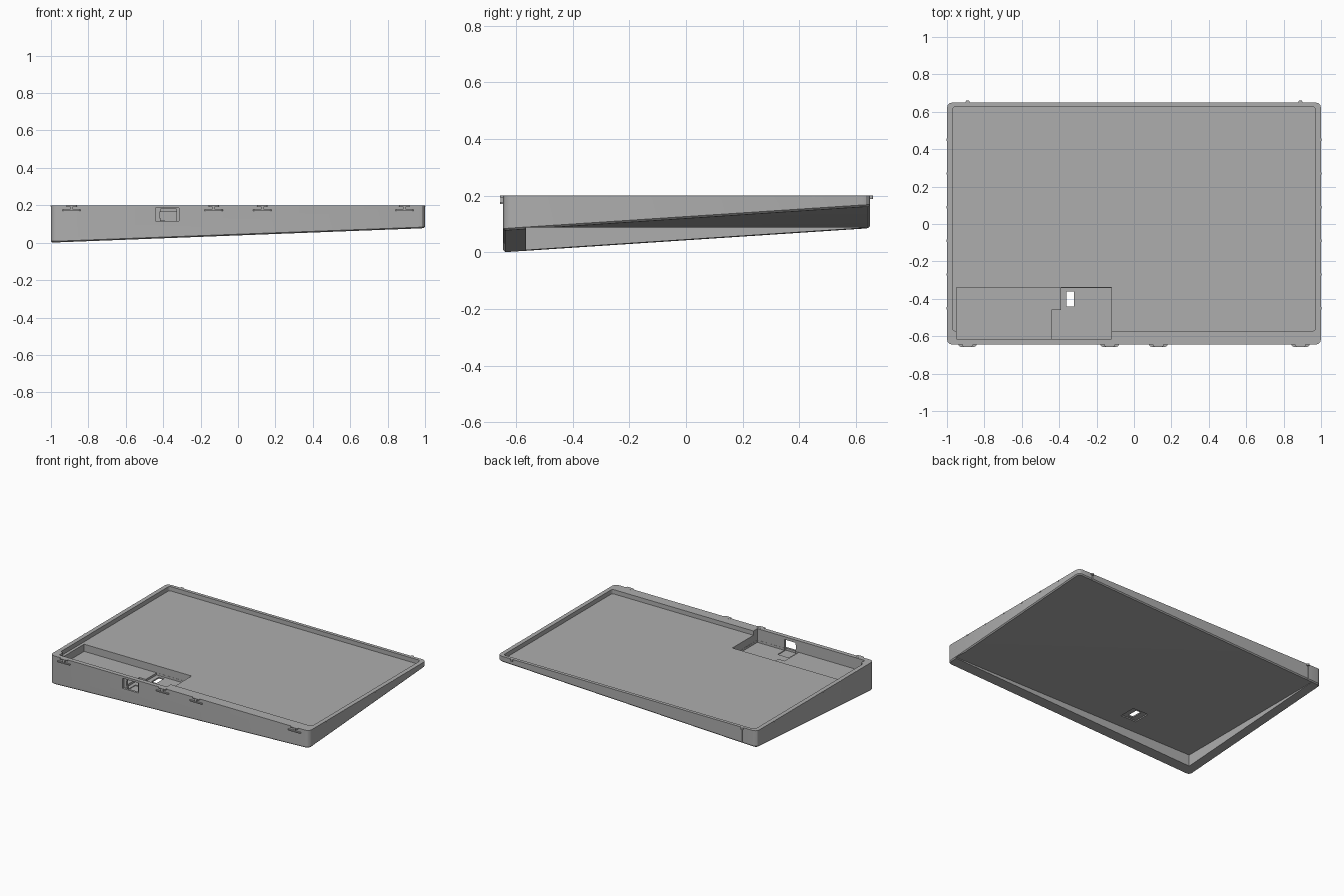
import bpy, bmesh
from mathutils import Vector

old = bpy.data.objects.get("Cube")
if old:
    bpy.data.objects.remove(old, do_unlink=True)

grey = bpy.data.materials.new("plain grey")
grey.use_nodes = True
tone = (0.42, 0.42, 0.42, 1)
grey.diffuse_color = tone
grey.node_tree.nodes["Principled BSDF"].inputs["Base Color"].default_value = tone


def add_object(name, bm):
    mesh = bpy.data.meshes.new(name)
    bmesh.ops.recalc_face_normals(bm, faces=bm.faces)
    bm.to_mesh(mesh)
    bm.free()
    mesh.materials.append(grey)
    obj = bpy.data.objects.new(name, mesh)
    bpy.context.collection.objects.link(obj)
    return obj


def block(x0, x1, y0, y1, z0, z1, corner=0, segments=3):
    """Box with optionally rounded vertical corners."""
    bm = bmesh.new()
    bmesh.ops.create_cube(bm, size=1)
    for v in bm.verts:
        v.co = (x1 if v.co.x > 0 else x0, y1 if v.co.y > 0 else y0, z1 if v.co.z > 0 else z0)
    if corner:
        upright = [e for e in bm.edges if abs(e.verts[0].co.z - e.verts[1].co.z) > 1e-5]
        bmesh.ops.bevel(bm, geom=upright, offset=corner, segments=segments,
                        profile=0.5, affect='EDGES')
    return bm


def cut(target, *size, corner=0):
    cutter = add_object("cutter", block(*size, corner=corner))
    cutter.hide_render = True
    mod = target.modifiers.new("cut", 'BOOLEAN')
    mod.operation = 'DIFFERENCE'
    mod.solver = 'EXACT'
    mod.object = cutter
    bpy.context.view_layer.objects.active = target
    bpy.ops.object.modifier_apply(modifier=mod.name)
    bpy.data.objects.remove(cutter, do_unlink=True)


# Case: rounded slab whose underside slopes both ways
bm = block(-1, 1, -0.645, 0.65, -0.2, 0.2, corner=0.03)
low = Vector((-1, -0.645, 0))
normal = (Vector((2, 0, 0.077))).cross(Vector((0, 1.295, 0.085))).normalized()
bmesh.ops.bisect_plane(bm, geom=bm.verts[:] + bm.edges[:] + bm.faces[:],
                       plane_co=low, plane_no=normal, clear_inner=True)
rim = [e for e in bm.edges if e.is_boundary]
base = bmesh.ops.contextual_create(bm, geom=rim)["faces"]
bmesh.ops.bevel(bm, geom=list(base[0].edges), offset=0.007, segments=1, affect='EDGES')
case = add_object("case", bm)

# Tray, compartments and sockets
cut(case, -0.97, 0.97, -0.572, 0.627, 0.17, 0.3, corner=0.015)
cut(case, -0.95, -0.12, -0.615, -0.34, 0.12, 0.3)
cut(case, -0.44, -0.121, -0.614, -0.46, 0.105, 0.3)
cut(case, -0.39, -0.121, -0.47, -0.341, 0.105, 0.3)
cut(case, -0.415, -0.33, -0.63, -0.54, 0.1, 0.18)
cut(case, -0.44, -0.315, -0.7, -0.63, 0.115, 0.185, corner=0)
cut(case, -0.42, -0.335, -0.7, -0.6, 0.132, 0.165)

# Hollow underside and switch opening
cut(case, -0.93, 1.2, -0.565, 0.9, -0.3, 0.088)
cut(case, -0.4, -0.28, -0.46, -0.34, 0, 0.096)
cut(case, -0.36, -0.32, -0.44, -0.36, 0, 0.3)

# Catches along the front, grooves and pegs along the back
for side in (-1, 1):
    for x in (0.13, 0.89):
        c = side * x
        add_object("front_catch", block(c - 0.05, c + 0.05, -0.657, -0.62, 0.17, 0.177, corner=0.015))
        add_object("catch_stem", block(c - 0.008, c + 0.008, -0.655, -0.63, 0.175, 0.2))
        add_object("catch_cap", block(c - 0.028, c + 0.028, -0.657, -0.63, 0.194, 0.2005, corner=0.01))
    c = side * 0.89
    cut(case, c - 0.004, c + 0.004, 0.645, 0.7, 0, 0.3)
    add_object("back_peg", block(c - 0.01, c + 0.01, 0.64, 0.66, 0.188, 0.2, corner=0.006))
    # Small ridges along each side
    for i in range(6):
        y = -0.45 + 0.18 * i
        add_object("side_ridge", block(side * 0.999 - 0.003, side * 0.999 + 0.003,
                                       y - 0.006, y + 0.006, 0.193, 0.2))

bpy.ops.object.select_all(action='DESELECT')
case.select_set(True)
bpy.context.view_layer.objects.active = case
bpy.ops.object.shade_smooth_by_angle()
